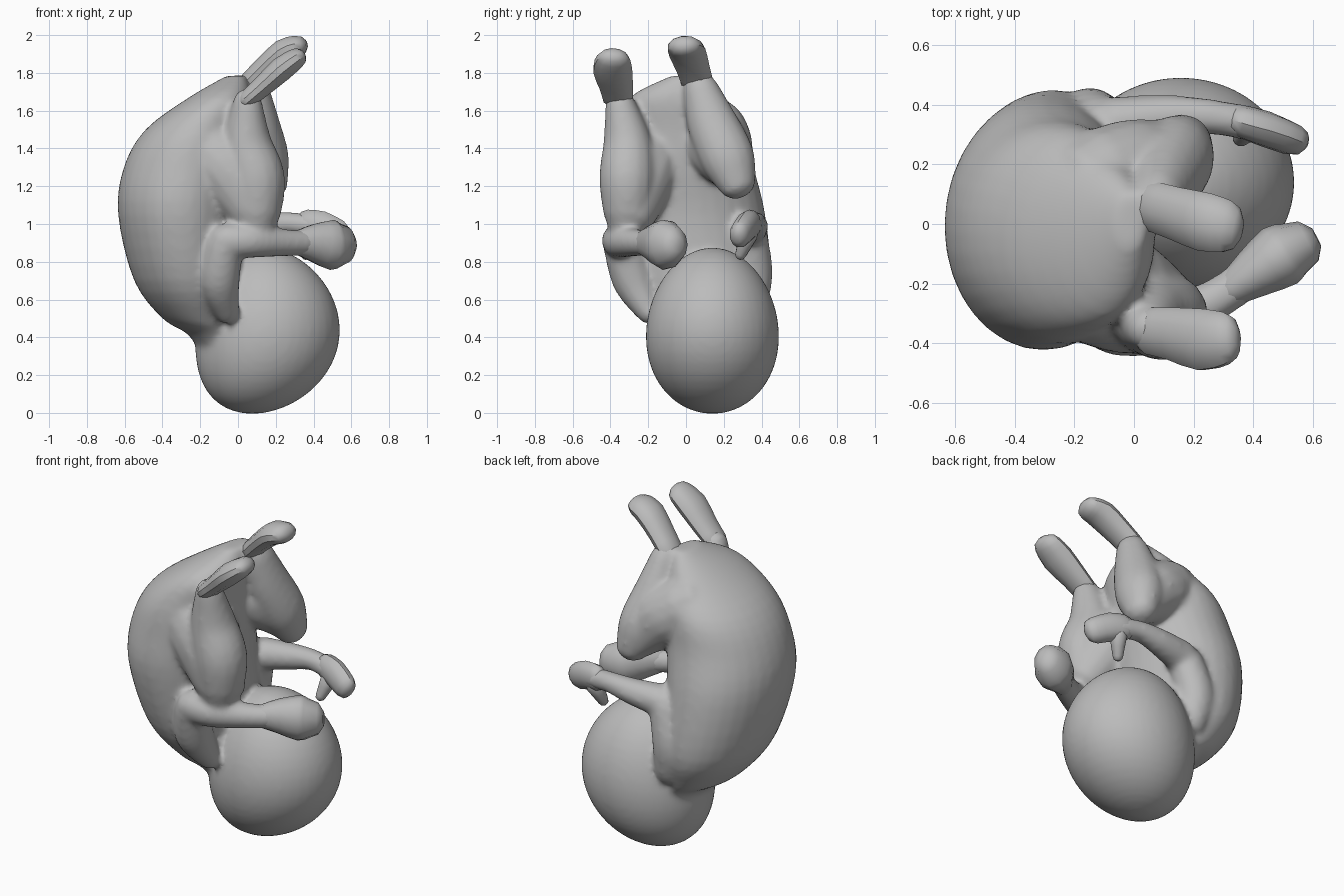
import bpy, bmesh, math
from mathutils import Vector

cube = bpy.data.objects.get("Cube")
if cube:
    bpy.data.objects.remove(cube, do_unlink=True)

grey = bpy.data.materials.new("soft grey")
grey.use_nodes = True
grey.diffuse_color = (0.5, 0.5, 0.5, 1)
grey.node_tree.nodes["Principled BSDF"].inputs["Base Color"].default_value = (0.5, 0.5, 0.5, 1)


def spline(pts, steps):
    """Smooth path through rows of numbers."""
    out = []
    for i in range(len(pts) - 1):
        rows = (pts[max(i - 1, 0)], pts[i], pts[i + 1], pts[min(i + 2, len(pts) - 1)])
        for s in range(steps):
            t = s / steps
            out.append([q + 0.5 * t * (r - p + t * (2*p - 5*q + 4*r - n + t * (3*(q - r) + n - p)))
                        for p, q, r, n in zip(*rows)])
    return out + [list(pts[-1])]


def skin(bm, rings):
    """Bridge a row of rings and close both ends."""
    loops = [[bm.verts.new(p) for p in ring] for ring in rings]
    n = len(loops[0])
    for a, b in zip(loops, loops[1:]):
        for k in range(n):
            bm.faces.new((a[k], a[(k + 1) % n], b[(k + 1) % n], b[k]))
    bm.faces.new(loops[0])
    bm.faces.new(loops[-1])


def limb(bm, pts, flat=1.0, sides=16, steps=4):
    """Round-ended tube through (x, y, z, radius); flat scales the thickness."""
    rows = spline(pts, steps)
    stations = []
    for i, (x, y, z, r) in enumerate(rows):
        t = (Vector(rows[min(i + 1, len(rows) - 1)][:3]) - Vector(rows[max(i - 1, 0)][:3])).normalized()
        stations.append((Vector((x, y, z)), t, r))
    for end, sign in ((0, -1), (-1, 1)):
        c, t, r = stations[end]
        caps = [(c + t * sign * r * min(flat, 1) * math.sin(a), t, r * math.cos(a)) for a in (0.65, 1.2)]
        stations = stations + caps if sign > 0 else caps[::-1] + stations
    rings = []
    for c, t, r in stations:
        u = Vector((0, 1, 0))
        u = (u - t * u.dot(t)).normalized()
        v = t.cross(u) * flat
        angles = [k * math.tau / sides for k in range(sides)]
        rings.append([c + u * r * math.cos(a) + v * r * math.sin(a) for a in angles])
    skin(bm, rings)


def finish(bm, name):
    bmesh.ops.recalc_face_normals(bm, faces=bm.faces)
    mesh = bpy.data.meshes.new(name)
    bm.to_mesh(mesh)
    bm.free()
    mesh.materials.append(grey)
    ob = bpy.data.objects.new(name, mesh)
    bpy.context.collection.objects.link(ob)
    bpy.ops.object.select_all(action='DESELECT')
    ob.select_set(True)
    bpy.context.view_layer.objects.active = ob
    return ob


def faceted_limb(name, pts, flat=1.0):
    bm = bmesh.new()
    limb(bm, pts, flat, 11, 2)
    finish(bm, name)
    bpy.ops.object.shade_smooth_by_angle(angle=math.radians(40))


# Egg-shaped head, broader below and leaning back towards the neck
bm = bmesh.new()
head = bmesh.ops.create_uvsphere(bm, u_segments=40, v_segments=24, radius=1)["verts"]
for v in head:
    x, y, z = v.co
    wide = 1 - 0.07 * z
    v.co = (0.16 - 0.055 * z * z + 0.03 * z + 0.38 * wide * x, 0.14 + 0.352 * wide * y, 0.435 + 0.44 * z)

# Curled torso from level sections: height, x range, y range
torso = [(0.32, -0.2, 0.0, -0.05, 0.3), (0.42, -0.27, 0.0, -0.13, 0.34), (0.5, -0.4, 0.0, -0.21, 0.38),
         (0.7, -0.55, 0.02, -0.34, 0.45), (1.05, -0.635, 0.02, -0.42, 0.42), (1.3, -0.605, 0.05, -0.41, 0.36),
         (1.5, -0.49, 0.06, -0.38, 0.32), (1.67, -0.26, 0.07, -0.3, 0.2), (1.785, -0.06, 0.04, -0.08, 0.1)]
skin(bm, [[((a + b + (b - a) * math.cos(k * math.tau / 32)) / 2,
            (c + d + (d - c) * math.sin(k * math.tau / 32)) / 2, z) for k in range(32)]
          for z, a, b, c, d in spline(torso, 4)])

# Folded thighs, blended into the torso
limb(bm, [(-0.2, -0.17, 1.43, 0.2), (-0.05, -0.235, 1.28, 0.2), (0.08, -0.29, 1.08, 0.15)])
limb(bm, [(-0.12, 0.14, 1.5, 0.18), (0.02, 0.18, 1.4, 0.18), (0.13, 0.245, 1.27, 0.115)])
# Shins
limb(bm, [(0.1, -0.31, 1.06, 0.13), (0.1, -0.31, 1.24, 0.15), (0.05, -0.31, 1.43, 0.13), (0.05, -0.35, 1.64, 0.08)])
limb(bm, [(0.17, 0.265, 1.23, 0.11), (0.14, 0.22, 1.35, 0.145), (0.1, 0.14, 1.53, 0.135), (0.08, 0.075, 1.72, 0.095)], 0.9)
# Upper arms
limb(bm, [(-0.06, -0.2, 0.54, 0.07), (-0.1, -0.28, 0.7, 0.11), (-0.07, -0.34, 0.89, 0.1)])
limb(bm, [(-0.13, 0.34, 0.57, 0.09), (-0.15, 0.35, 0.74, 0.11), (-0.1, 0.33, 0.95, 0.1)])
# Forearms
limb(bm, [(-0.06, -0.35, 0.91, 0.095), (0.08, -0.345, 0.91, 0.09), (0.28, -0.25, 0.9, 0.07), (0.38, -0.18, 0.9, 0.07)])
limb(bm, [(-0.06, 0.335, 0.97, 0.095), (0.12, 0.36, 0.99, 0.075), (0.26, 0.36, 1.005, 0.06), (0.4, 0.335, 0.99, 0.06)])
body = finish(bm, "body")
blend = body.modifiers.new("blend", 'REMESH')
blend.mode, blend.voxel_size = 'VOXEL', 0.016
soften = body.modifiers.new("soften", 'SMOOTH')
soften.factor, soften.iterations = 0.5, 10
for m in ("blend", "soften"):
    bpy.ops.object.modifier_apply(modifier=m)
bpy.ops.object.shade_smooth()

# Flat feet pointing up and forward
faceted_limb("right_foot", [(0.05, -0.36, 1.66, 0.08), (0.13, -0.37, 1.73, 0.09),
                            (0.23, -0.39, 1.82, 0.105), (0.305, -0.385, 1.875, 0.09)], 0.62)
faceted_limb("left_foot", [(0.06, 0.06, 1.75, 0.085), (0.14, 0.035, 1.83, 0.09),
                           (0.24, 0.005, 1.915, 0.1), (0.31, -0.01, 1.94, 0.09)], 0.65)
# Closed hands with thumbs hanging down
faceted_limb("right_hand", [(0.33, -0.22, 0.9, 0.06), (0.4, -0.17, 0.9, 0.085),
                            (0.49, -0.11, 0.89, 0.11), (0.535, -0.085, 0.89, 0.095)], 1.22)
faceted_limb("left_hand", [(0.36, 0.345, 1.0, 0.055), (0.44, 0.32, 0.985, 0.06), (0.53, 0.285, 0.945, 0.055)], 1.4)
faceted_limb("left_thumb", [(0.39, 0.33, 0.94, 0.05), (0.36, 0.29, 0.84, 0.03)])
